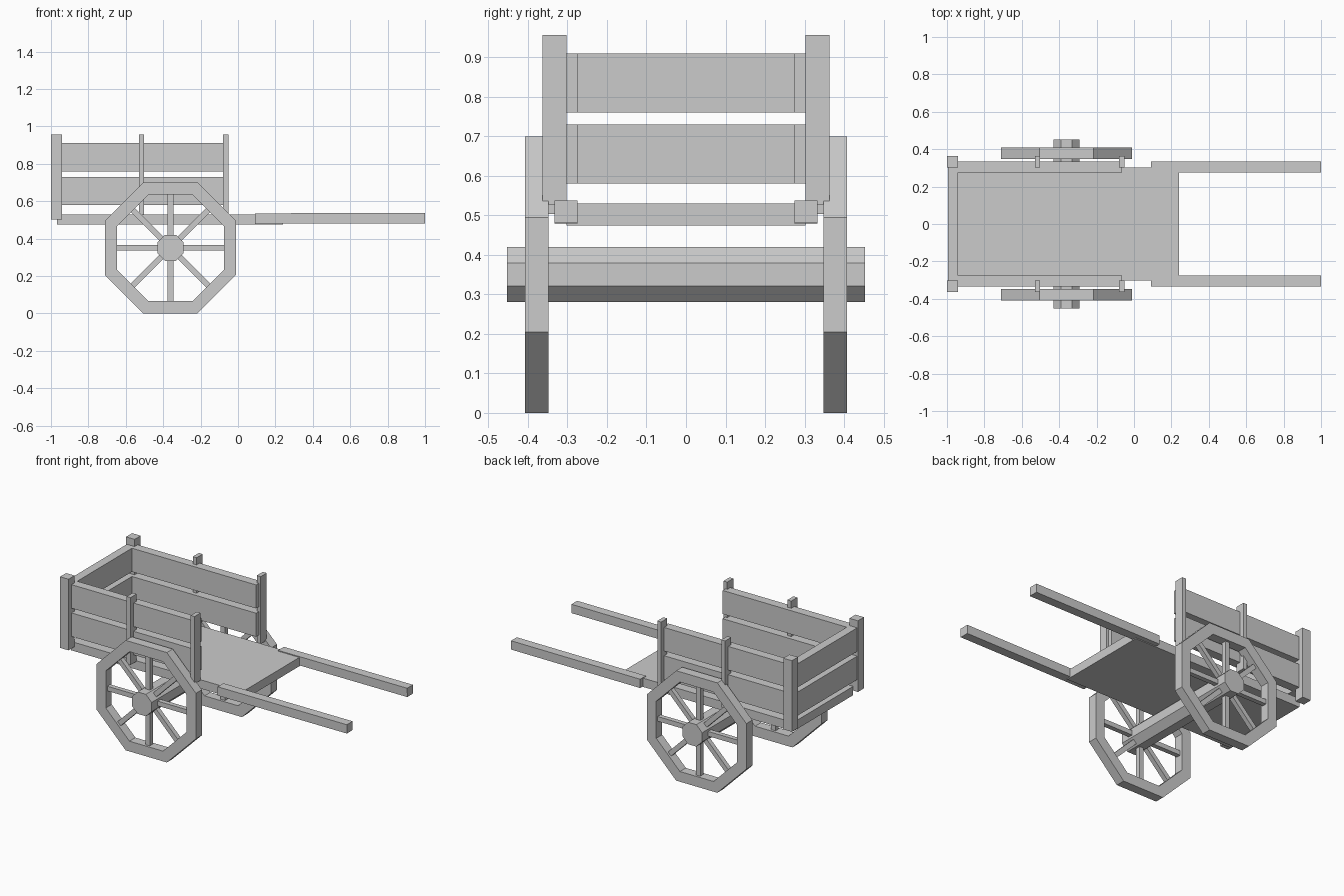
import bpy, bmesh, math
from mathutils import Matrix, Vector

if "Cube" in bpy.data.objects:
    bpy.data.objects.remove(bpy.data.objects["Cube"])

WHEEL_X, WHEEL_Y, WHEEL_Z = -0.361, 0.378, 0.35


def finish(name, bm):
    bmesh.ops.recalc_face_normals(bm, faces=bm.faces)
    mesh = bpy.data.meshes.new(name)
    bm.to_mesh(mesh)
    bm.free()
    obj = bpy.data.objects.new(name, mesh)
    bpy.context.collection.objects.link(obj)
    return obj


def box(name, x, y, z, tilt=0.0):
    """Box from (min, max) ranges, optionally pitched about its centre."""
    size = [r[1] - r[0] for r in (x, y, z)]
    mid = Vector([(r[0] + r[1]) / 2 for r in (x, y, z)])
    bm = bmesh.new()
    bmesh.ops.create_cube(bm, size=1, matrix=Matrix.Translation(mid)
                          @ Matrix.Rotation(tilt, 4, 'Y') @ Matrix.Diagonal((*size, 1)))
    return finish(name, bm)


def octagon(apothem, y):
    r = apothem / math.cos(math.pi / 8)
    return [Vector((r * math.cos((i + 0.5) * math.pi / 4), y,
                    r * math.sin((i + 0.5) * math.pi / 4))) for i in range(8)]


def rim(name, y):
    """Octagonal ring of rectangular section."""
    bm = bmesh.new()
    c = Vector((WHEEL_X, y, WHEEL_Z))
    rings = [[bm.verts.new(c + p) for p in octagon(a, d)]
             for a, d in ((0.35, -0.03), (0.35, 0.03), (0.285, 0.03), (0.285, -0.03))]
    for k in range(4):
        a, b = rings[k], rings[(k + 1) % 4]
        for i in range(8):
            j = (i + 1) % 8
            bm.faces.new((a[i], a[j], b[j], b[i]))
    return finish(name, bm)


def spokes(name, y):
    """Eight square spokes from hub to rim."""
    bm = bmesh.new()
    for i in range(8):
        m = (Matrix.Translation((WHEEL_X, y, WHEEL_Z))
             @ Matrix.Rotation(i * math.pi / 4, 4, 'Y')
             @ Matrix.Translation((0.175, 0, 0)) @ Matrix.Diagonal((0.23, 0.03, 0.03, 1)))
        bmesh.ops.create_cube(bm, size=1, matrix=m)
    return finish(name, bm)


# Octagonal axle whose ends form the hubs
bm = bmesh.new()
ends = [[bm.verts.new(p + Vector((WHEEL_X, 0, WHEEL_Z))) for p in octagon(0.07, y)]
        for y in (-0.453, 0.453)]
for i in range(8):
    j = (i + 1) % 8
    bm.faces.new((ends[0][i], ends[0][j], ends[1][j], ends[1][i]))
for ring in ends:
    bm.faces.new(ring)
finish("axle", bm)

# Cargo bed
box("bed", (-0.967, 0.24), (-0.302, 0.302), (0.474, 0.53))

# Plank levels shared by the sides and the back
LEVELS = {"lower": (0.58, 0.73), "upper": (0.76, 0.91)}
for level, z in LEVELS.items():
    box(f"back_plank_{level}", (-0.995, -0.94), (-0.31, 0.31), z)

# Mirrored parts on both sides
for side, s in (("right", -1), ("left", 1)):
    def span(a, b):
        return tuple(sorted((s * a, s * b)))
    rim(f"wheel_rim_{side}", s * WHEEL_Y)
    spokes(f"wheel_spokes_{side}", s * WHEEL_Y)
    box(f"corner_post_{side}", (-1.0, -0.94), span(0.302, 0.363), (0.503, 0.956))
    box(f"middle_post_{side}", (-0.53, -0.503), span(0.302, 0.363), (0.527, 0.956))
    box(f"front_post_{side}", (-0.079, -0.052), span(0.302, 0.363), (0.527, 0.956))
    for level, z in LEVELS.items():
        box(f"side_plank_{level}_{side}", (-0.96, -0.065), span(0.275, 0.333), z)
    box(f"handle_shaft_{side}", (0.09, 1.0), span(0.275, 0.333), (0.48, 0.536), -0.002)
